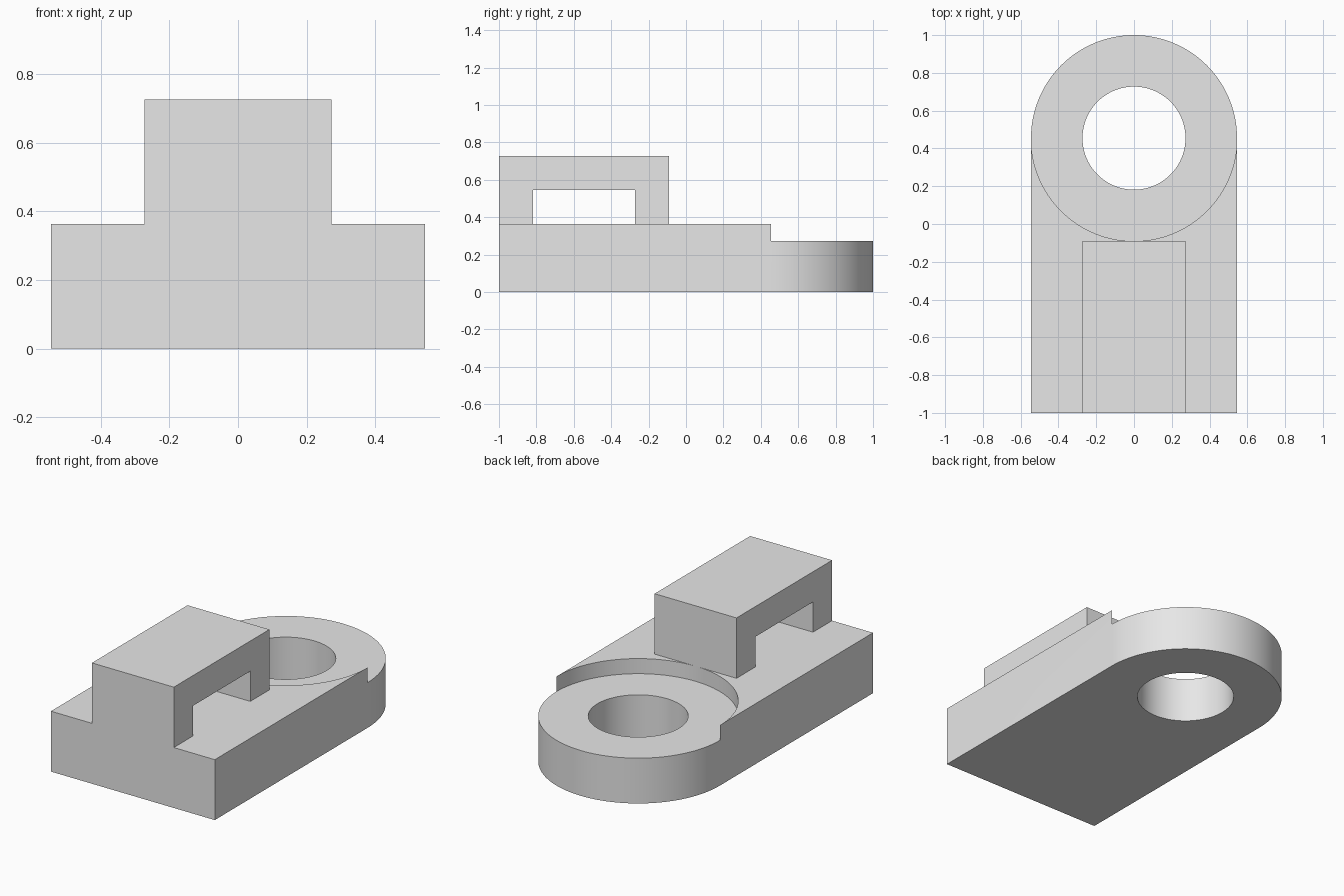
import bpy, bmesh
from math import pi, sin, cos

if "Cube" in bpy.data.objects:
    bpy.data.objects.remove(bpy.data.objects["Cube"])

U = 1 / 11                      # design module: every size is a multiple of it
R, HOLE_R, EYE_Y = 6 * U, 3 * U, 5 * U
DECK_Z, EYE_Z = 4 * U, 3 * U

grey = bpy.data.materials.new("plain grey")
grey.use_nodes = True
grey.diffuse_color = (0.8, 0.8, 0.8, 1)
grey.node_tree.nodes["Principled BSDF"].inputs["Base Color"].default_value = (0.8, 0.8, 0.8, 1)


def arc(radius, start, end, steps):
    angles = [start + (end - start) * i / steps for i in range(steps + 1)]
    return [(radius * cos(a), EYE_Y + radius * sin(a)) for a in angles]


def prism(name, outline, low, high, axis="z"):
    """Extrude a closed outline: (x, y) along z, or (y, z) along x."""
    place = (lambda p, d: (p[0], p[1], d)) if axis == "z" else (lambda p, d: (d, p[0], p[1]))
    bm = bmesh.new()
    face = bm.faces.new([bm.verts.new(place(p, low)) for p in outline])
    grown = bmesh.ops.extrude_face_region(bm, geom=[face])["geom"]
    shift = (0, 0, high - low) if axis == "z" else (high - low, 0, 0)
    bmesh.ops.translate(bm, vec=shift, verts=[g for g in grown if isinstance(g, bmesh.types.BMVert)])
    bmesh.ops.recalc_face_normals(bm, faces=bm.faces)
    mesh = bpy.data.meshes.new(name)
    bm.to_mesh(mesh)
    bm.free()
    mesh.materials.append(grey)
    obj = bpy.data.objects.new(name, mesh)
    bpy.context.collection.objects.link(obj)
    return obj


def combine(target, tool, operation):
    mod = target.modifiers.new(operation, "BOOLEAN")
    mod.operation, mod.object, mod.solver = operation, tool, "EXACT"
    bpy.context.view_layer.objects.active = target
    bpy.ops.object.modifier_apply(modifier=mod.name)
    bpy.data.objects.remove(tool)


# Base slab with a rounded back end
base = prism("bracket_body", [(-R, -1), (R, -1)] + arc(R, 0, pi, 64), 0, DECK_Z)

# Lowered round seat around the eye, open to the back
wide = R + U
seat = prism("seat_cutter",
             arc(R, pi, 2 * pi, 64) + [(wide, EYE_Y), (wide, 1 + U), (-wide, 1 + U), (-wide, EYE_Y)],
             EYE_Z, 1)
combine(base, seat, "DIFFERENCE")

# Through hole of the eye
combine(base, prism("eye_hole_cutter", arc(HOLE_R, 0, 2 * pi, 96)[:-1], -U, 1), "DIFFERENCE")

# Bridge-shaped handle with two legs
top, under, back = 8 * U, 6 * U, -U
handle = prism("handle", [(-1, DECK_Z), (-1, top), (back, top), (back, DECK_Z),
                          (-3 * U, DECK_Z), (-3 * U, under), (-9 * U, under), (-9 * U, DECK_Z)],
               -3 * U, 3 * U, axis="x")
combine(base, handle, "UNION")

# Smooth curved walls, sharp corners
bpy.ops.object.select_all(action="DESELECT")
base.select_set(True)
bpy.context.view_layer.objects.active = base
bpy.ops.object.shade_smooth_by_angle(angle=pi / 6)
